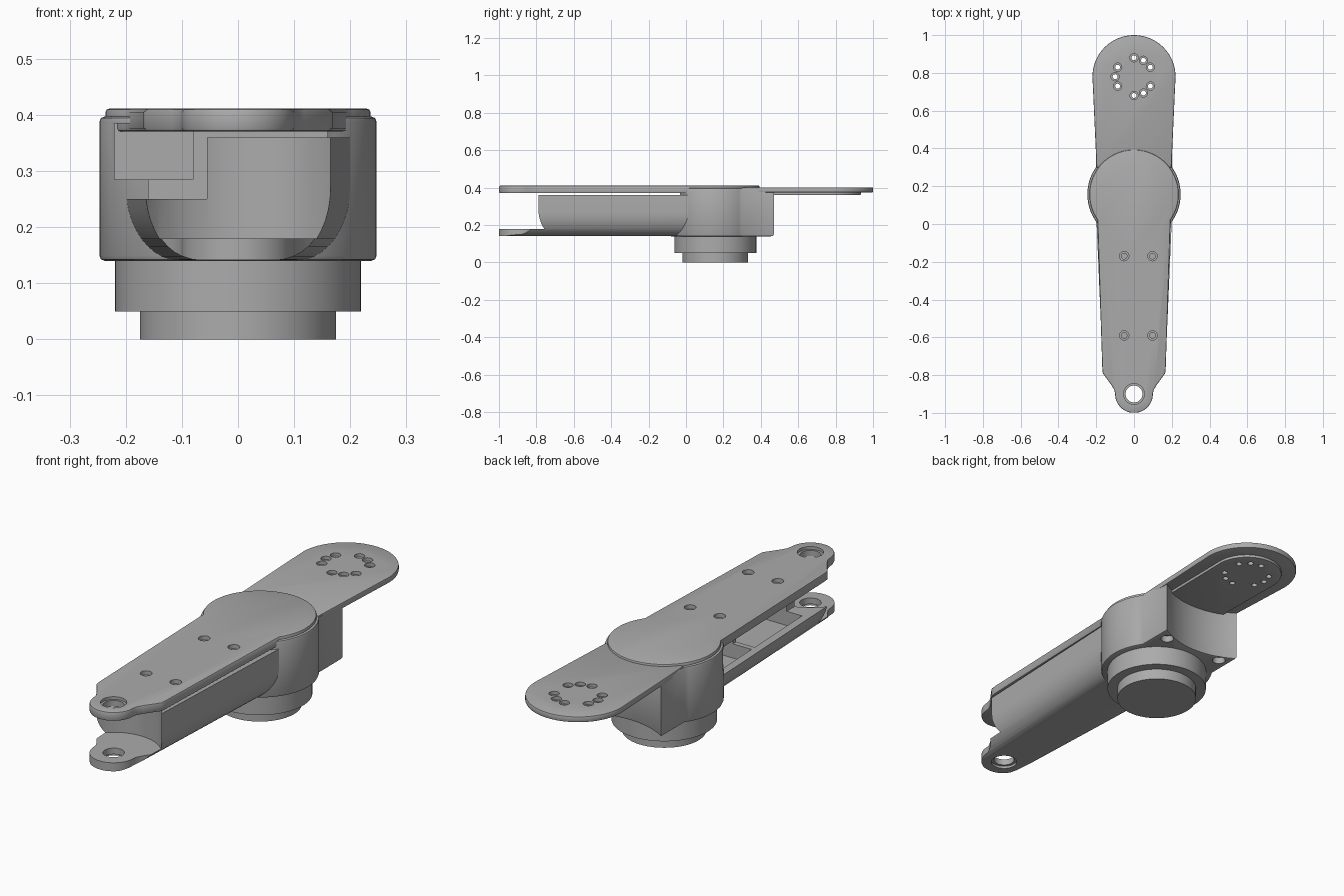
import bpy, bmesh
from math import sin, cos, radians

if "Cube" in bpy.data.objects:
    bpy.data.objects.remove(bpy.data.objects["Cube"], do_unlink=True)

grey = bpy.data.materials.new("machined_grey")
grey.use_nodes = True
GREY = (0.41, 0.41, 0.41, 1)
grey.diffuse_color = GREY
grey.node_tree.nodes["Principled BSDF"].inputs["Base Color"].default_value = GREY


def finish(name, bm):
    bmesh.ops.recalc_face_normals(bm, faces=bm.faces[:])
    mesh = bpy.data.meshes.new(name)
    bm.to_mesh(mesh)
    bm.free()
    mesh.materials.append(grey)
    obj = bpy.data.objects.new(name, mesh)
    bpy.context.collection.objects.link(obj)
    return obj


def arc(cy, r, a0, a1, n=24):
    """Points on a circle centred on the y axis."""
    steps = [radians(a0 + (a1 - a0) * i / n) for i in range(n + 1)]
    return [(r * cos(a), cy + r * sin(a)) for a in steps]


def mirrored(half):
    """Close a right-hand outline with its left-hand mirror image."""
    return half + [(-x, y) for x, y in reversed(half)]


def prism(name, outline, z0, z1, bevel=0):
    bm = bmesh.new()
    face = bm.faces.new([bm.verts.new((x, y, z0)) for x, y in outline])
    out = bmesh.ops.extrude_face_region(bm, geom=[face])["geom"]
    for v in out:
        if isinstance(v, bmesh.types.BMVert):
            v.co.z = z1
    if bevel:
        rims = [e for e in bm.edges if abs(e.verts[0].co.z - e.verts[1].co.z) < 1e-5]
        bmesh.ops.bevel(bm, geom=rims, offset=bevel, segments=2, profile=0.5, affect='EDGES')
    return finish(name, bm)


def disc(name, x, y, r, z0, z1, bevel=0, n=48):
    pts = [(x + px, y + py) for px, py in arc(0, r, 0, 360, n)[:-1]]
    return prism(name, pts, z0, z1, bevel)


def box(x0, x1, y0, y1, z0, z1):
    return prism("cutter", [(x0, y0), (x1, y0), (x1, y1), (x0, y1)], z0, z1)


def trough(name, y0, y1, inset, floor, top, a, h):
    """Tapered channel with a rounded bottom, lofted along y."""
    bm = bmesh.new()
    rings = []
    for y in (y0, y1):
        w = 0.2 + 0.043 * (y - 0.02) - inset
        curve = [radians(90 * i / 10) for i in range(11)]
        half = [(w, top)] + [(w - a + a * cos(t), floor + h - h * sin(t)) for t in curve]
        rings.append([bm.verts.new((x, y, z)) for x, z in mirrored(half)])
    n = len(rings[0])
    for i in range(n):
        j = (i + 1) % n
        bm.faces.new((rings[0][i], rings[0][j], rings[1][j], rings[1][i]))
    for ring in rings:
        bm.faces.new(ring)
    return finish(name, bm)


def cut(obj, cutter, op='DIFFERENCE'):
    """Apply one boolean, then discard the cutter."""
    cutter.hide_render = True
    mod = obj.modifiers.new("cut", 'BOOLEAN')
    mod.operation, mod.object, mod.solver = op, cutter, 'EXACT'
    deps = bpy.context.evaluated_depsgraph_get()
    mesh = bpy.data.meshes.new_from_object(obj.evaluated_get(deps))
    obj.modifiers.clear()
    obj.data = mesh
    bpy.data.objects.remove(cutter, do_unlink=True)


def drill(obj, x, y, r, z0, z1):
    cut(obj, disc("cutter", x, y, r, z0, z1, n=20))


def cavities():
    """Two bays inside the channel, separated by a thin rib."""
    return [trough("cutter", a, b, 0.038, 0.185, 0.37, 0.035, 0.035)
            for a, b in ((-0.65, -0.285), (-0.26, 0.05))]


# Stepped round base
PIVOT = 0.157
base_foot = disc("base_foot", 0, PIVOT, 0.175, 0, 0.06, n=64)
base_flange = disc("base_flange", 0, PIVOT, 0.219, 0.05, 0.145, n=64)

# Round housing with a squared back, hollowed around the next joint
housing_outline = (arc(PIVOT, 0.247, 145, 395, 56)
                   + arc(0.78, 0.37, -57, -123, 16))
housing = prism("joint_housing", housing_outline, 0.14, 0.397, 0.009)
for cavity in cavities():
    cut(housing, cavity)
cut(housing, box(-0.22, -0.08, -0.2, 0.06, 0.285, 0.385))
for x in (-0.15, 0.15):
    drill(housing, x, 0.408, 0.028, 0.1, 0.17)

# Channel arm with a forked lower tip
tip = arc(-0.9, 0.1, -90, 0, 12) + [(0.104, -0.88), (0.118, -0.855)]
arm = trough("channel_arm", -1.05, 0.06, 0, 0.141, 0.36, 0.09, 0.13)
cut(arm, prism("cutter", mirrored(tip[1:] + [(0.165, -0.79), (0.3, -0.6), (0.3, 0.3)]),
               0, 0.6), 'INTERSECT')
cut(arm, disc("cutter", 0, -0.9, 0.2, 0.18, 0.6))
for cavity in cavities():
    cut(arm, cavity)
cut(arm, box(-0.3, -0.055, -0.8, 0.1, 0.25, 0.5))
drill(arm, 0, -0.9, 0.045, 0.1, 0.3)
drill(arm, 0, -0.9, 0.057, 0.1, 0.152)

# Flat cover over the arm and the joint
cover_outline = mirrored(tip[1:] + [(0.165, -0.79), (0.168, -0.76)]
                         + arc(PIVOT, 0.236, -35, 89, 28))
cover = prism("arm_cover", cover_outline, 0.37, 0.411, 0.006)
drill(cover, 0, -0.9, 0.045, 0.3, 0.5)
drill(cover, 0, -0.9, 0.055, 0.398, 0.5)
for x in (-0.052, 0.098):
    for y in (-0.17, -0.59):
        drill(cover, x, y, 0.015, 0.3, 0.5)
        drill(cover, x, y, 0.025, 0.392, 0.5)

# Rear mounting plate with a raised pad underneath
JOINT = 0.78
plate = prism("mounting_plate", mirrored([(0.198, 0.3)] + arc(JOINT, 0.22, 0, 89, 20)),
              0.374, 0.401, 0.005)
pad = prism("mounting_pad", mirrored([(0.15, 0.4)] + arc(JOINT, 0.155, 0, 89, 20)),
            0.361, 0.376, 0.003)
for angle in (30, 60, 90, 150, 180, 210, 270, 300, 330):
    x, y = 0.1 * cos(radians(angle)), JOINT + 0.1 * sin(radians(angle))
    for part in (plate, pad):
        drill(part, x, y, 0.013, 0.3, 0.5)
    drill(plate, x, y, 0.022, 0.386, 0.5)

# Smooth curved walls, keep edges sharp
parts = [base_foot, base_flange, housing, arm, cover, plate, pad]
for o in bpy.context.selected_objects:
    o.select_set(False)
for o in parts:
    o.select_set(True)
bpy.context.view_layer.objects.active = parts[0]
bpy.ops.object.shade_smooth_by_angle(angle=radians(30))
